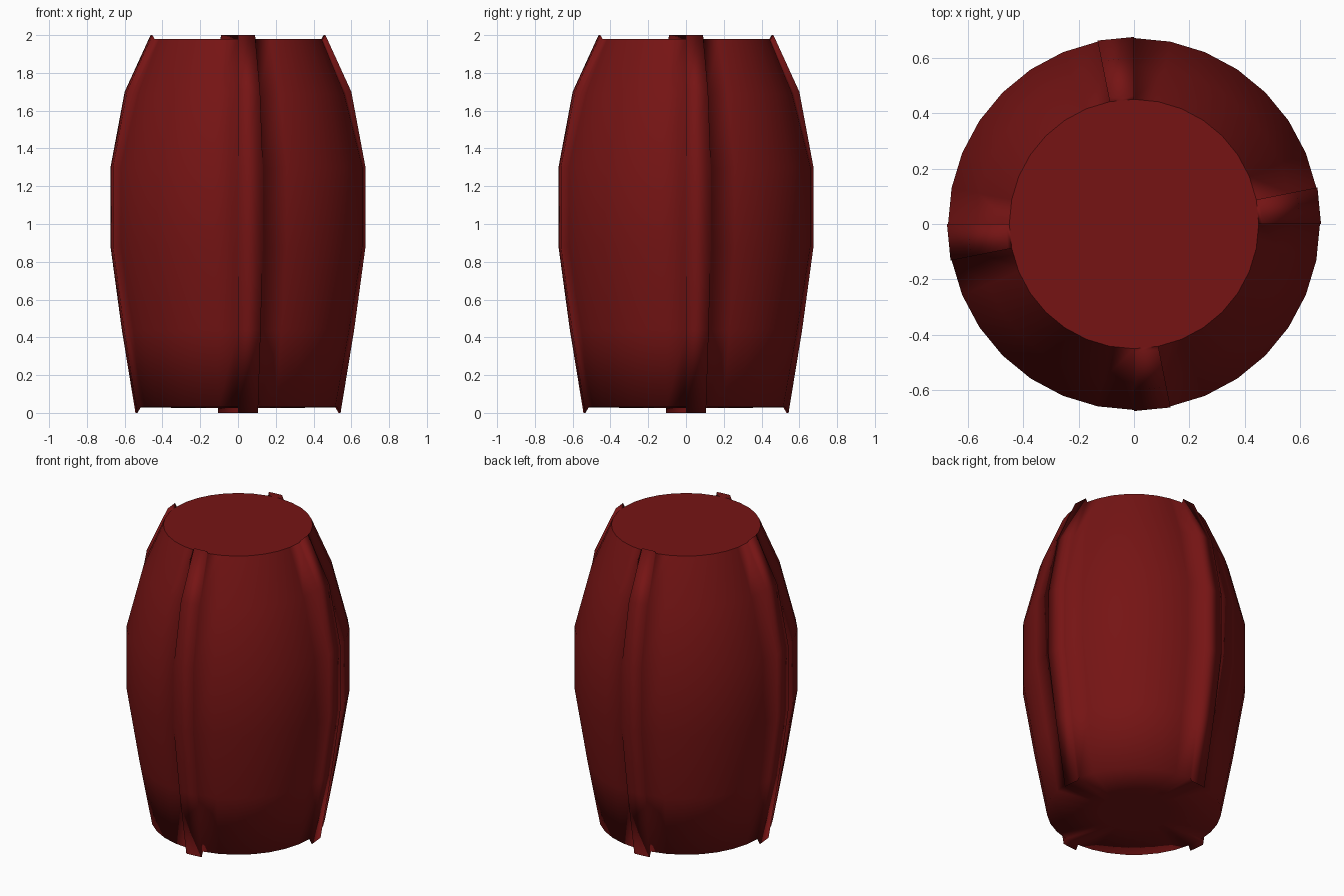
import bpy, bmesh
from math import sin, cos, pi

if "Cube" in bpy.data.objects:
    bpy.data.objects.remove(bpy.data.objects["Cube"])

SIDES = 32
# (radius, z) rings of the barrel, and of the raised ribs
BODY = [(0.525, 0.03), (0.60, 0.44), (0.671, 0.88), (0.671, 1.30), (0.572, 1.69), (0.45, 1.98)]
RIB = [(0.543, 0.0), (0.615, 0.44), (0.675, 0.88), (0.675, 1.30), (0.60, 1.70), (0.463, 2.0)]

bm = bmesh.new()


def ring(r, z):
    return [bm.verts.new((r * cos(2 * pi * i / SIDES), r * sin(2 * pi * i / SIDES), z))
            for i in range(SIDES)]


def bridge(a, b):
    return [bm.faces.new((a[i], a[(i + 1) % SIDES], b[(i + 1) % SIDES], b[i]))
            for i in range(SIDES)]


# barrel wall
rings = [ring(r, z) for r, z in BODY]
wall = [bridge(a, b) for a, b in zip(rings, rings[1:])]

# bottom ring with a centre disc, and the flat top
inner = ring(0.22, 0.025)
bridge(inner, rings[0])
caps = [bm.faces.new(inner[::-1]), bm.faces.new(rings[-1])]

# four ribs: one wall column per quarter, extruded outwards
for k in range(0, SIDES, SIDES // 4):
    out = bmesh.ops.extrude_face_region(bm, geom=[row[k] for row in wall])
    for v in (g for g in out["geom"] if isinstance(g, bmesh.types.BMVert)):
        i = min(range(len(BODY)), key=lambda n: abs(BODY[n][1] - v.co.z))
        s = RIB[i][0] / BODY[i][0]
        v.co = (v.co.x * s, v.co.y * s, RIB[i][1])
    bmesh.ops.delete(bm, geom=[f for f in (row[k] for row in wall) if f.is_valid],
                     context='FACES_ONLY')

bmesh.ops.recalc_face_normals(bm, faces=bm.faces[:])
for f in bm.faces:
    f.smooth = True
for f in caps:
    f.smooth = False
    for e in f.edges:
        e.smooth = False

mesh = bpy.data.meshes.new("barrel_body")
bm.to_mesh(mesh)
bm.free()
barrel = bpy.data.objects.new("barrel_body", mesh)
bpy.context.collection.objects.link(barrel)

# dark red finish
mat = bpy.data.materials.new("dark_red")
mat.diffuse_color = (0.18, 0.007, 0.007, 1)
mat.use_nodes = True
mat.node_tree.nodes["Principled BSDF"].inputs["Base Color"].default_value = mat.diffuse_color
mesh.materials.append(mat)
